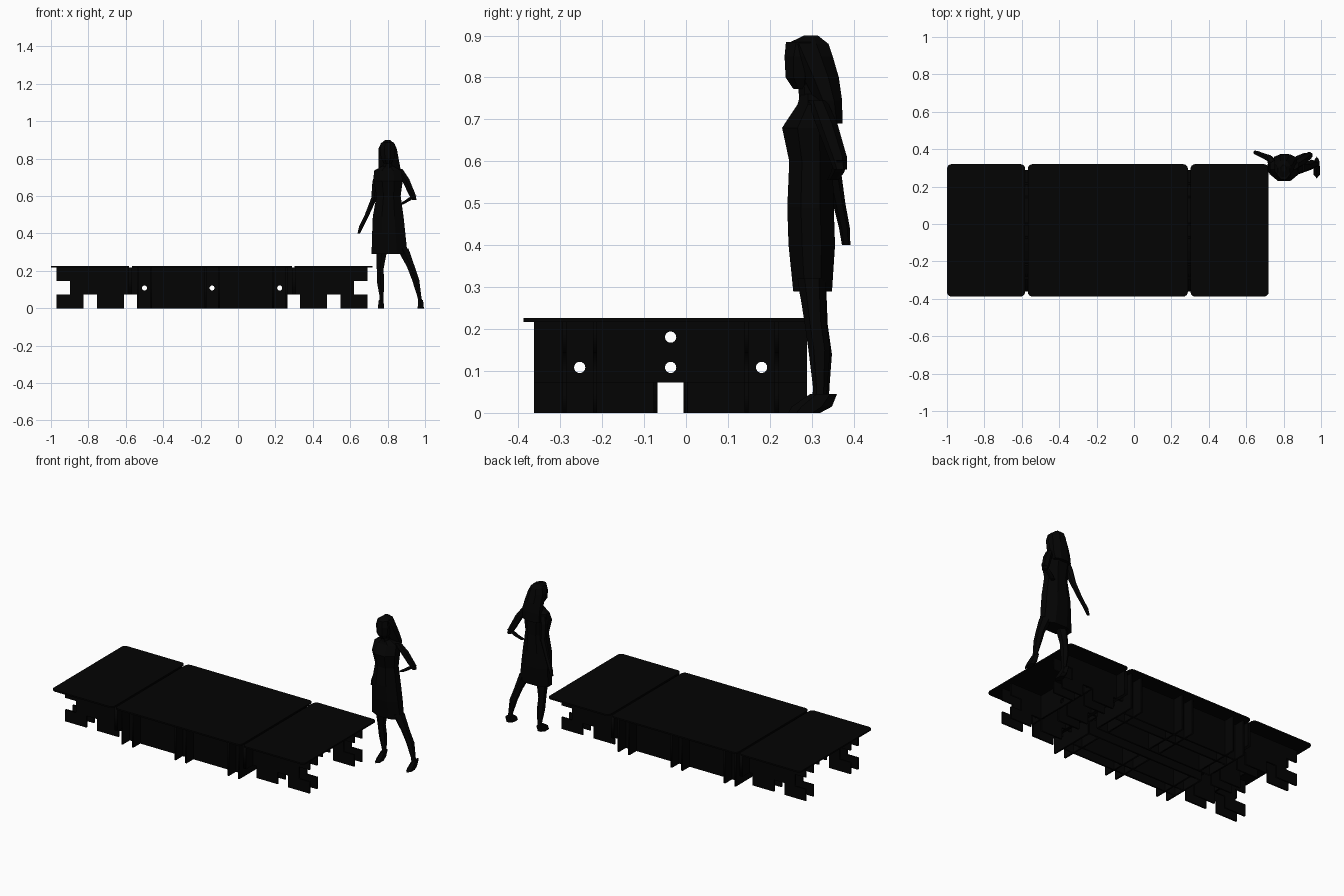
import bpy, bmesh, math

if "Cube" in bpy.data.objects:
    bpy.data.objects.remove(bpy.data.objects["Cube"])

U = 0.0723                 # grid module of the interlocking frame
X0, Y0 = -0.97, -0.362     # frame corner
H = 3 * U
T = 0.010                  # board thickness

black = bpy.data.materials.new("black")
black.diffuse_color = (0.001, 0.001, 0.001, 1)
black.use_nodes = True
black.node_tree.nodes["Principled BSDF"].inputs["Base Color"].default_value = black.diffuse_color


def board(name, outline, holes, thickness, loc, rot):
    """Flat board with round holes, extruded from a filled 2D curve."""
    cu = bpy.data.curves.new(name, 'CURVE')
    cu.dimensions = '2D'
    cu.fill_mode = 'BOTH'
    cu.extrude = thickness / 2
    loops = [outline]
    for cx, cy in holes:
        loops.append([(cx + 0.0135 * math.cos(a * math.pi / 8),
                       cy + 0.0135 * math.sin(a * math.pi / 8)) for a in range(16)])
    for pts in loops:
        sp = cu.splines.new('POLY')
        sp.points.add(len(pts) - 1)
        for p, (x, y) in zip(sp.points, pts):
            p.co = (x, y, 0, 1)
        sp.use_cyclic_u = True
    ob = bpy.data.objects.new(name, cu)
    bpy.context.collection.objects.link(ob)
    ob.location, ob.rotation_euler = loc, rot
    cu.materials.append(black)
    bpy.ops.object.select_all(action='DESELECT')
    ob.select_set(True)
    bpy.context.view_layer.objects.active = ob
    bpy.ops.object.convert(target='MESH')


def long_board(name, half, row):
    """Board along x; the outline is mirrored about the middle column."""
    outline = half + [(23 - a, b) for a, b in reversed(half)]
    holes = [(k * U, 1.5 * U) for k in (6.5, 11.5, 16.5)]
    board(name, [(a * U, b * U) for a, b in outline], holes, T,
          (X0, Y0 + row * U, 0), (math.pi / 2, 0, 0))


def cross_board(name, outline, col, thickness=T):
    holes = [(k * U, 1.5 * U) for k in (1.5, 4.5, 7.5)] + [(4.5 * U, 2.5 * U)]
    board(name, [(a * U, b * U) for a, b in outline], holes, thickness,
          (X0 + col * U, Y0, 0), (math.pi / 2, 0, math.pi / 2))


# Long boards with C-shaped ends and leg notches
for row in (1, 2, 7, 8):
    long_board("long_board", [(6, 0), (6, 1), (5, 1), (5, 0), (3, 0), (3, 1), (2, 1),
                              (2, 0), (0, 0), (0, 1), (1, 1), (1, 2), (0, 2), (0, 3)], row)

# Shorter centre boards
for row in (4, 5):
    long_board("centre_board", [(6, 0), (6, 1), (5, 1), (5, 0), (3, 0), (3, 3)], row)

# Cross boards in pairs, with a bottom notch
cross = [(0, 0), (4, 0), (4, 1), (5, 1), (5, 0), (9, 0), (9, 3), (0, 3)]
for col in (6, 7, 11, 12, 16, 17):
    cross_board("cross_board", cross, col)

# Raised rails under the joints of the top, and end rails
for col in (5.45, 17.55):
    cross_board("joint_rail", [(0, 1), (9, 1), (9, 3), (0, 3)], col, 0.02)
for col in (3, 20):
    cross_board("end_rail", [(1, 1), (8, 1), (8, 3), (1, 3)], col)

# Three thin tops with rounded corners
R = 0.025
for x1, x2 in ((-1.0, -0.582), (-0.568, 0.288), (0.302, 0.72)):
    y1, y2 = -0.388, 0.32
    pts = []
    for cx, cy, q in ((x2 - R, y2 - R, 0), (x1 + R, y2 - R, 1),
                      (x1 + R, y1 + R, 2), (x2 - R, y1 + R, 3)):
        for s in range(5):
            a = (q + s / 4) * math.pi / 2
            pts.append((cx + R * math.cos(a), cy + R * math.sin(a)))
    board("top_panel", pts, [], 0.009, (0, 0, H + 0.0045), (0, 0, 0))


def loft(name, rings, n=8):
    """Low-poly body part: horizontal elliptical rings (x, y, z, rx, ry)."""
    bm = bmesh.new()
    loops = []
    for x, y, z, rx, ry in rings:
        loops.append([bm.verts.new((x + rx * math.cos(2 * math.pi * (i + .5) / n),
                                    y + ry * math.sin(2 * math.pi * (i + .5) / n), z))
                      for i in range(n)])
    for a, b in zip(loops, loops[1:]):
        for i in range(n):
            j = (i + 1) % n
            bm.faces.new((a[i], a[j], b[j], b[i]))
    bm.faces.new(loops[0])
    bm.faces.new(loops[-1])
    bmesh.ops.recalc_face_normals(bm, faces=bm.faces)
    me = bpy.data.meshes.new(name)
    bm.to_mesh(me)
    bm.free()
    me.materials.append(black)
    bpy.context.collection.objects.link(bpy.data.objects.new(name, me))


# Standing scale figure
loft("dress", [(.81, .302, .29, .104, .050), (.806, .300, .40, .096, .060),
               (.803, .297, .49, .089, .060), (.805, .298, .60, .070, .056),
               (.803, .292, .68, .084, .068), (.800, .308, .735, .080, .046),
               (.800, .303, .76, .032, .032)])
loft("neck", [(.80, .295, .74, .027, .027), (.80, .290, .80, .025, .025)])
loft("face", [(.80, .275, .772, .020, .020), (.80, .270, .80, .038, .035),
              (.80, .272, .85, .044, .040), (.80, .280, .885, .036, .045)])
loft("hair", [(.805, .350, .69, .060, .025), (.81, .340, .745, .064, .035),
              (.805, .322, .80, .058, .046), (.80, .302, .85, .054, .052),
              (.80, .290, .88, .040, .054), (.80, .298, .90, .014, .018)])
loft("hanging_arm", [(.646, .382, .40, .008, .010), (.660, .378, .44, .014, .013),
                     (.690, .365, .50, .014, .015), (.728, .348, .59, .018, .020),
                     (.738, .325, .68, .022, .026), (.755, .312, .735, .020, .025)], 6)
loft("bent_upper_arm", [(.942, .368, .58, .014, .016), (.930, .362, .61, .021, .022),
                        (.895, .335, .69, .024, .026), (.862, .314, .745, .020, .022)], 6)
loft("bent_forearm", [(.870, .350, .555, .014, .014), (.905, .362, .575, .018, .016),
                      (.942, .368, .602, .015, .015)], 6)
loft("left_leg", [(.768, .322, .015, .013, .018), (.768, .325, .06, .012, .017),
                  (.762, .322, .14, .022, .026), (.760, .312, .21, .021, .026),
                  (.768, .300, .31, .034, .034)], 6)
loft("right_leg", [(.978, .318, .015, .013, .018), (.970, .320, .06, .012, .017),
                   (.950, .318, .15, .022, .026), (.925, .308, .22, .024, .026),
                   (.880, .300, .32, .036, .034)], 6)
for name, x in (("left_foot", .765), ("right_foot", .977)):
    loft(name, [(x, .282, 0, .019, .038), (x, .300, .015, .018, .048),
                (x, .328, .045, .014, .032)], 6)
